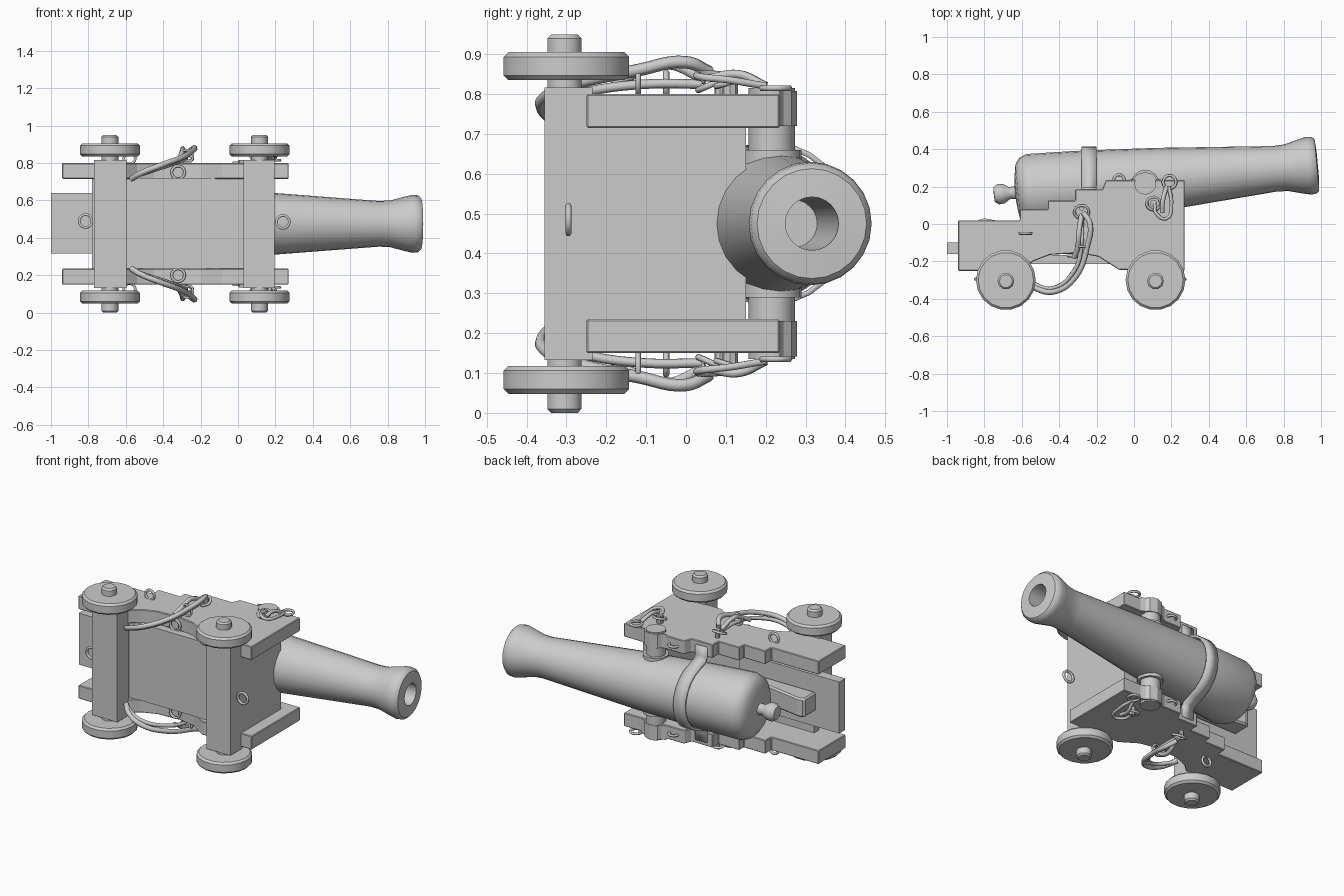
import bpy, bmesh, math
from mathutils import Vector, Matrix

if "Cube" in bpy.data.objects:
    bpy.data.objects.remove(bpy.data.objects["Cube"])

MID = 0.475  # lateral centre; the gun lies on its side, so z is its width axis
grey = bpy.data.materials.new("plain_grey")
grey.use_nodes = True
grey.diffuse_color = (0.6, 0.6, 0.6, 1)
grey.node_tree.nodes["Principled BSDF"].inputs["Base Color"].default_value = (0.6, 0.6, 0.6, 1)


def finish(name, bm, smooth=False, bevel=0):
    bmesh.ops.recalc_face_normals(bm, faces=bm.faces)
    me = bpy.data.meshes.new(name)
    bm.to_mesh(me)
    bm.free()
    ob = bpy.data.objects.new(name, me)
    bpy.context.collection.objects.link(ob)
    me.materials.append(grey)
    if bevel:
        mod = ob.modifiers.new("edge", "BEVEL")
        mod.width = bevel
        mod.segments = 1
    if smooth:
        bpy.ops.object.select_all(action="DESELECT")
        ob.select_set(True)
        bpy.context.view_layer.objects.active = ob
        bpy.ops.object.shade_smooth_by_angle(angle=math.radians(40))
    return ob


def prism(name, outline, z0, z1, bevel=0):
    """Extrude an xy outline from z0 to z1."""
    bm = bmesh.new()
    face = bm.faces.new([bm.verts.new((x, y, z0)) for x, y in outline])
    new = bmesh.ops.extrude_face_region(bm, geom=[face])["geom"]
    moved = [v for v in new if isinstance(v, bmesh.types.BMVert)]
    bmesh.ops.translate(bm, verts=moved, vec=(0, 0, z1 - z0))
    return finish(name, bm, bevel=bevel)


def box(name, x0, x1, y0, y1, z0, z1, bevel=0):
    return prism(name, [(x0, y0), (x1, y0), (x1, y1), (x0, y1)], z0, z1, bevel)


def lathe(name, profile, sides, matrix):
    """Spin (radius, height) points round local z; radius 0 closes an end."""
    bm = bmesh.new()
    rings = []
    for r, h in profile:
        n = sides if r > 0 else 1
        rings.append([bm.verts.new((r * math.cos(math.tau * i / sides),
                                    r * math.sin(math.tau * i / sides), h)) for i in range(n)])
    for a, b in zip(rings, rings[1:]):
        for i in range(sides):
            j = (i + 1) % sides
            quad = [a[i % len(a)], a[j % len(a)], b[j % len(b)], b[i % len(b)]]
            bm.faces.new(list(dict.fromkeys(quad)))
    bmesh.ops.transform(bm, matrix=matrix, verts=bm.verts)
    return finish(name, bm, smooth=True)


def cylinder(name, x, y, z0, z1, r, sides, chamfer=0.0):
    c = chamfer
    return lathe(name, [(0, z0), (r - c, z0), (r, z0 + c), (r, z1 - c), (r - c, z1), (0, z1)] if c
                 else [(0, z0), (r, z0), (r, z1), (0, z1)], sides, Matrix.Translation((x, y, 0)))


def tube(name, points, radius, closed=False):
    cu = bpy.data.curves.new(name, "CURVE")
    cu.dimensions = "3D"
    cu.bevel_depth = radius
    cu.bevel_resolution = 1
    cu.resolution_u = 6
    cu.use_fill_caps = True
    sp = cu.splines.new("BEZIER")
    sp.bezier_points.add(len(points) - 1)
    for bp, p in zip(sp.bezier_points, points):
        bp.co = p
        bp.handle_left_type = bp.handle_right_type = "AUTO"
    sp.use_cyclic_u = closed
    ob = bpy.data.objects.new(name, cu)
    bpy.context.collection.objects.link(ob)
    cu.materials.append(grey)


def ring(name, centre, r, u, v, thick=0.008):
    c, u, v = Vector(centre), Vector(u), Vector(v)
    tube(name, [c + r * (math.cos(a) * u + math.sin(a) * v)
                for a in (k * math.tau / 8 for k in range(8))], thick, True)


X, Y, Z = (1, 0, 0), (0, 1, 0), (0, 0, 1)

# Barrel: knob, breech, taper, flared muzzle and bore, tilted upward
tilt = math.atan2(0.155, 1.69)
aim = Matrix.Translation((-0.72, 0.16, MID)) @ Matrix.Rotation(tilt, 4, "Z") \
    @ Matrix.Rotation(math.pi / 2, 4, "Y")
lathe("barrel", [(0, -0.03), (0.04, -0.028), (0.055, -0.005), (0.052, 0.025), (0.032, 0.055),
                 (0.035, 0.085), (0.09, 0.09), (0.15, 0.1), (0.185, 0.125), (0.2, 0.165),
                 (0.193, 0.42), (0.17, 0.85), (0.122, 1.48), (0.125, 1.54), (0.146, 1.62),
                 (0.155, 1.66), (0.152, 1.69), (0.138, 1.705), (0.067, 1.71),
                 (0.06, 1.2), (0, 1.2)], 24, aim)

# Carriage body between the cheeks
box("front_transom", 0.04, 0.195, -0.235, 0.15, 0.235, 0.72)
box("floor", -0.78, 0.1, -0.215, -0.165, 0.235, 0.72)
box("rear_bed", -1.0, -0.3, -0.16, -0.1, 0.315, 0.64)
prism("elevating_wedge", [(-0.84, -0.1), (-0.4, -0.1), (-0.4, -0.04), (-0.8, 0.03), (-0.84, 0.02)],
      MID - 0.06, MID + 0.06, 0.01)

# Axles with stubs
for label, x0, x1 in (("rear", -0.77, -0.595), ("front", 0.03, 0.195)):
    box(label + "_axle_beam", x0, x1, -0.355, -0.235, 0.133, 0.817)
    xc = -0.685 if label == "rear" else 0.115
    cylinder(label + "_axle", xc, -0.305, 0, 0.95, 0.045, 10, 0.01)
    for side, z in (("left", 0.835), ("right", 0.048)):
        cylinder(f"{label}_{side}_wheel", xc, -0.3, z, z + 0.07, 0.16, 18, 0.012)

# Ring bolts on the axle beams
ring("front_ring", (0.24, -0.295, 0.485), 0.034, X, Z)
ring("rear_ring", (-0.815, -0.295, 0.49), 0.034, X, Z)

cheek_outline = [(-0.94, -0.25), (-0.6, -0.25), (-0.54, -0.2), (-0.45, -0.165), (-0.3, -0.155),
                 (-0.19, -0.175), (-0.08, -0.245), (0.27, -0.25), (0.27, 0.235), (-0.15, 0.235),
                 (-0.17, 0.185), (-0.315, 0.185), (-0.315, 0.125), (-0.46, 0.125),
                 (-0.46, 0.08), (-0.61, 0.08), (-0.61, 0.02), (-0.94, 0.02)]

for side, s in (("left", 1), ("right", -1)):
    def at(d):
        return MID + s * d

    def path(points):
        return [(x, y, at(d)) for x, y, d in points]

    # Stepped cheek, trunnion and its cap strap
    prism(side + "_cheek", cheek_outline, *sorted((at(0.24), at(0.325))), bevel=0.004)
    cylinder(side + "_trunnion", 0.06, 0.215, *sorted((at(0.1), at(0.34))), 0.058, 16)
    cylinder(side + "_trunnion_shoulder", 0.06, 0.215, *sorted((at(0.1), at(0.185))), 0.075, 16)
    prism(side + "_trunnion_cap", [(-0.03, 0.235), (0.15, 0.235), (0.12, 0.245), (0.105, 0.265),
                                   (0.06, 0.278), (0.015, 0.265), (0, 0.245)],
          *sorted((at(0.245), at(0.333))))

    # Iron rings and hooks
    ring(side + "_rope_ring", (-0.28, 0.065, at(0.35)), 0.038, X, (0, 0.9, 0.4 * s))
    ring(side + "_hook_ring", (0.19, 0.225, at(0.34)), 0.034, X, Y)
    ring(side + "_lower_hook_ring", (0.105, 0.11, at(0.355)), 0.036, X, (0, 0.95, 0.3 * s))
    ring(side + "_cheek_ring", (-0.58, -0.05, at(0.35)), 0.03, X, Z)
    ring(side + "_top_ring", (-0.08, 0.235, at(0.28)), 0.028, X, Y)
    ring(side + "_arch_ring", (-0.32, -0.17, at(0.275)), 0.034, X, Z)
    cylinder(side + "_ring_bolt", -0.28, 0.085, *sorted((at(0.31), at(0.36))), 0.014, 8)
    cylinder(side + "_hook_bolt", 0.105, 0.11, *sorted((at(0.31), at(0.375))), 0.02, 8)

    # Slack ropes
    tube(side + "_breech_rope", path([(-0.57, -0.3, 0.24), (-0.52, -0.345, 0.27),
                                      (-0.42, -0.36, 0.31), (-0.31, -0.28, 0.35),
                                      (-0.25, -0.12, 0.385), (-0.235, 0, 0.405),
                                      (-0.27, 0.06, 0.38)]), 0.016)
    tube(side + "_rope_tail", path([(-0.28, 0.05, 0.36), (-0.295, -0.05, 0.4), (-0.3, -0.12, 0.38),
                                    (-0.32, -0.18, 0.345)]), 0.014)
    tube(side + "_rope_return", path([(-0.56, -0.31, 0.25), (-0.44, -0.345, 0.29),
                                      (-0.32, -0.25, 0.33), (-0.28, -0.1, 0.35),
                                      (-0.28, 0.04, 0.35)]), 0.012)
    ring(side + "_rope_binding", (-0.275, -0.12, at(0.36)), 0.034, X, Z, 0.007)
    tube(side + "_tackle_loop", path([(0.185, 0.2, 0.345), (0.2, 0.11, 0.36), (0.175, 0.03, 0.37),
                                      (0.12, 0.055, 0.375), (0.11, 0.11, 0.37)]), 0.01)
    tube(side + "_tackle_hook", path([(0.175, 0.2, 0.345), (0.155, 0.13, 0.375),
                                      (0.15, 0.06, 0.365)]), 0.012)

# Strap arched over the barrel, its feet resting on the cheeks
half = [(0.3, 0.187), (0.24, 0.187), (0.215, 0.2), (0.2, 0.24)]
arc = [(0.2 * math.cos(a), 0.208 + 0.2 * math.sin(a))
       for a in (math.radians(15 + 15 * k) for k in range(11))]
centre = half[:3] + arc + [(-d, y) for d, y in reversed(half[:3])]
bm = bmesh.new()
rows = [[bm.verts.new((x, y, MID + d)) for x in (-0.28, -0.2)] for d, y in centre]
for a, b in zip(rows, rows[1:]):
    bm.faces.new((a[0], a[1], b[1], b[0]))
strap = finish("barrel_strap", bm, smooth=True)
solid = strap.modifiers.new("thickness", "SOLIDIFY")
solid.thickness = 0.014
solid.offset = 0
